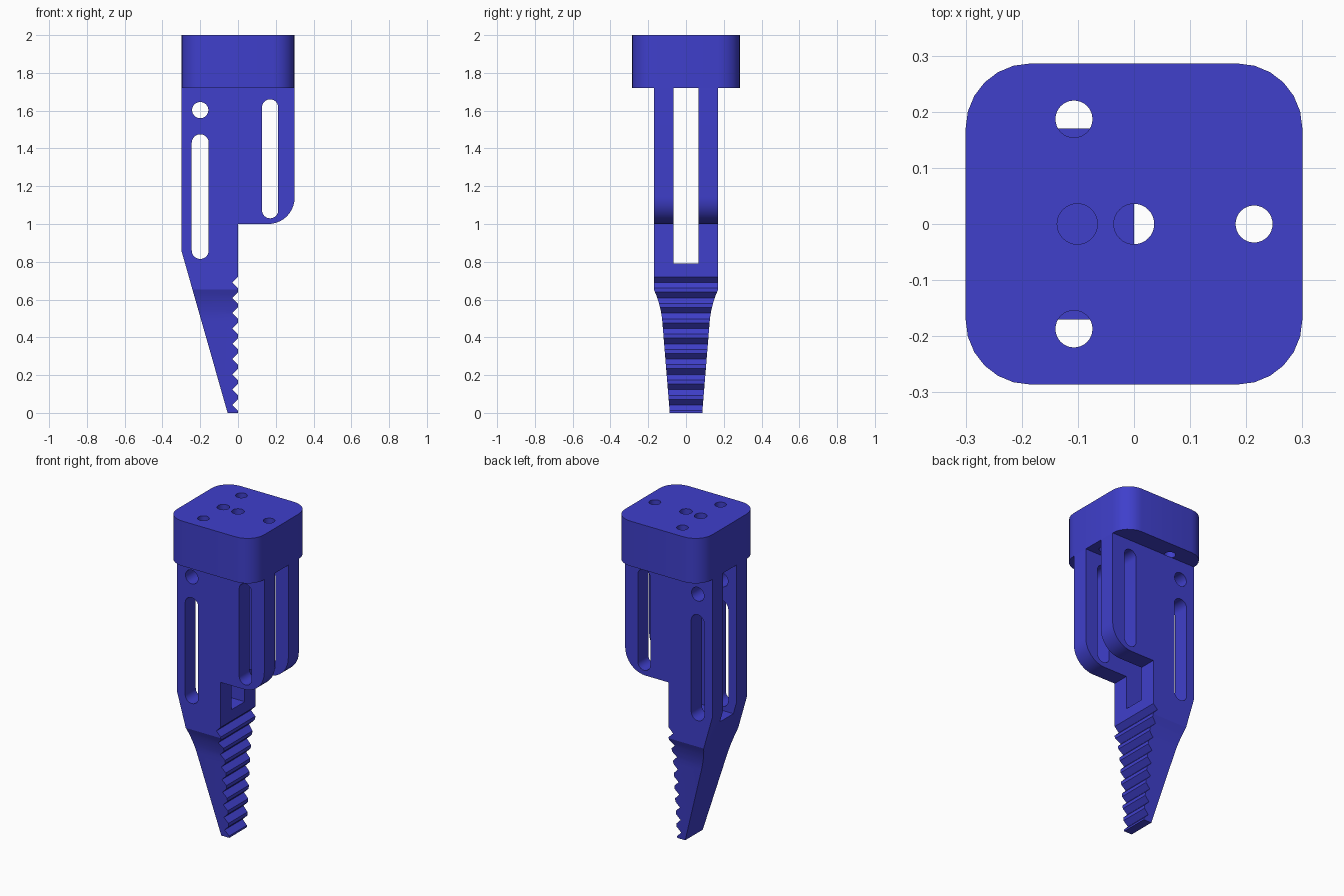
import bpy
import bmesh
import math

cube = bpy.data.objects.get("Cube")
if cube:
    bpy.data.objects.remove(cube, do_unlink=True)

blue = bpy.data.materials.new("blue plastic")
blue.use_nodes = True
colour = (0.05, 0.05, 0.6, 1)
blue.diffuse_color = colour
blue.node_tree.nodes["Principled BSDF"].inputs["Base Color"].default_value = colour


def prism(name, outline, axis, lo, hi):
    """Extrude a 2D outline along an axis: x takes (y, z), y takes (x, z), z takes (x, y)."""
    place = {"x": lambda a, b, d: (d, a, b),
             "y": lambda a, b, d: (a, d, b),
             "z": lambda a, b, d: (a, b, d)}[axis]
    bm = bmesh.new()
    low = [bm.verts.new(place(a, b, lo)) for a, b in outline]
    high = [bm.verts.new(place(a, b, hi)) for a, b in outline]
    bm.faces.new(low)
    bm.faces.new(high)
    n = len(outline)
    for i in range(n):
        j = (i + 1) % n
        bm.faces.new((low[i], low[j], high[j], high[i]))
    bmesh.ops.recalc_face_normals(bm, faces=bm.faces)
    mesh = bpy.data.meshes.new(name)
    bm.to_mesh(mesh)
    bm.free()
    mesh.materials.append(blue)
    obj = bpy.data.objects.new(name, mesh)
    bpy.context.collection.objects.link(obj)
    return obj


def arc(cx, cy, r, start, end, steps):
    angles = [math.radians(start + (end - start) * i / steps) for i in range(steps + 1)]
    return [(cx + r * math.cos(a), cy + r * math.sin(a)) for a in angles]


def circle(cx, cy, r):
    return arc(cx, cy, r, 0, 360, 32)[:-1]


def stadium(cx, z0, z1, r):
    return arc(cx, z1 - r, r, 0, 180, 16) + arc(cx, z0 + r, r, 180, 360, 16)


def boolean(obj, cutter, operation):
    """Apply a boolean, then drop the helper solid."""
    mod = obj.modifiers.new("cut", "BOOLEAN")
    mod.operation = operation
    mod.solver = "EXACT"
    mod.object = cutter
    graph = bpy.context.evaluated_depsgraph_get()
    mesh = bpy.data.meshes.new_from_object(obj.evaluated_get(graph))
    obj.modifiers.clear()
    obj.data = mesh
    bpy.data.objects.remove(cutter, do_unlink=True)


def smooth(obj, degrees):
    bpy.ops.object.select_all(action="DESELECT")
    obj.select_set(True)
    bpy.context.view_layer.objects.active = obj
    bpy.ops.object.shade_smooth_by_angle(angle=math.radians(degrees))


CAP_Z = 1.72
HALF_Y = 0.17

# Blade body: side outline with a toothed edge below the shoulder
outline = [(-0.3, CAP_Z), (-0.3, 0.86), (-0.055, 0), (0, 0)]
for i in range(9):
    z = 0.042 + 0.081 * i
    outline += [(0, z - 0.03), (-0.03, z), (0, z + 0.03)]
outline += [(0, 1.0)] + arc(0.16, 1.14, 0.14, -90, 0, 10) + [(0.3, CAP_Z)]
body = prism("toothed_blade_body", outline, "y", -HALF_Y, HALF_Y)

# Thin the lower blade with a curved flare on both flanks
flank = [(0.086, -0.1), (0.086, 0)]
for i in range(7):
    t = i / 6
    w = ((1 - t) ** 2, 2 * t * (1 - t), t * t)
    flank.append((w[0] * 0.126 + w[1] * 0.132 + w[2] * HALF_Y,
                  w[0] * 0.49 + w[1] * 0.565 + w[2] * 0.655))
flank = flank[:-1] + [(HALF_Y + 0.002, 0.657), (HALF_Y + 0.002, 1.9)]
envelope = prism("envelope", flank + [(-y, z) for y, z in reversed(flank)], "x", -0.5, 0.5)
boolean(body, envelope, "INTERSECT")

# Central channel splitting the upper body into two plates
channel = [(-0.066, 0.79), (0.066, 0.79), (0.066, 1.9), (-0.066, 1.9)]
boolean(body, prism("channel", channel, "x", -0.5, 0.5), "DIFFERENCE")

# Long slots and round hole through both plates
for shape in (stadium(-0.2, 0.815, 1.475, 0.045),
              stadium(0.17, 1.03, 1.66, 0.043),
              circle(-0.2, 1.603, 0.043)):
    boolean(body, prism("slot", shape, "y", -0.5, 0.5), "DIFFERENCE")
smooth(body, 18)

# Rounded square cap
R = 0.115
corners = []
for sx, sy, a in ((1, 1, 0), (-1, 1, 90), (-1, -1, 180), (1, -1, 270)):
    corners += arc(sx * (0.3 - R), sy * (0.286 - R), R, a, a + 90, 6)
cap = prism("mounting_cap", corners, "z", CAP_Z, 2.0)

# Screw holes through the cap
for x, y, r in ((-0.101, 0, 0.036), (0, 0, 0.036), (0.214, 0, 0.033),
                (-0.107, 0.187, 0.033), (-0.107, -0.187, 0.033)):
    boolean(cap, prism("hole", circle(x, y, r), "z", 1.6, 2.1), "DIFFERENCE")
smooth(cap, 30)
